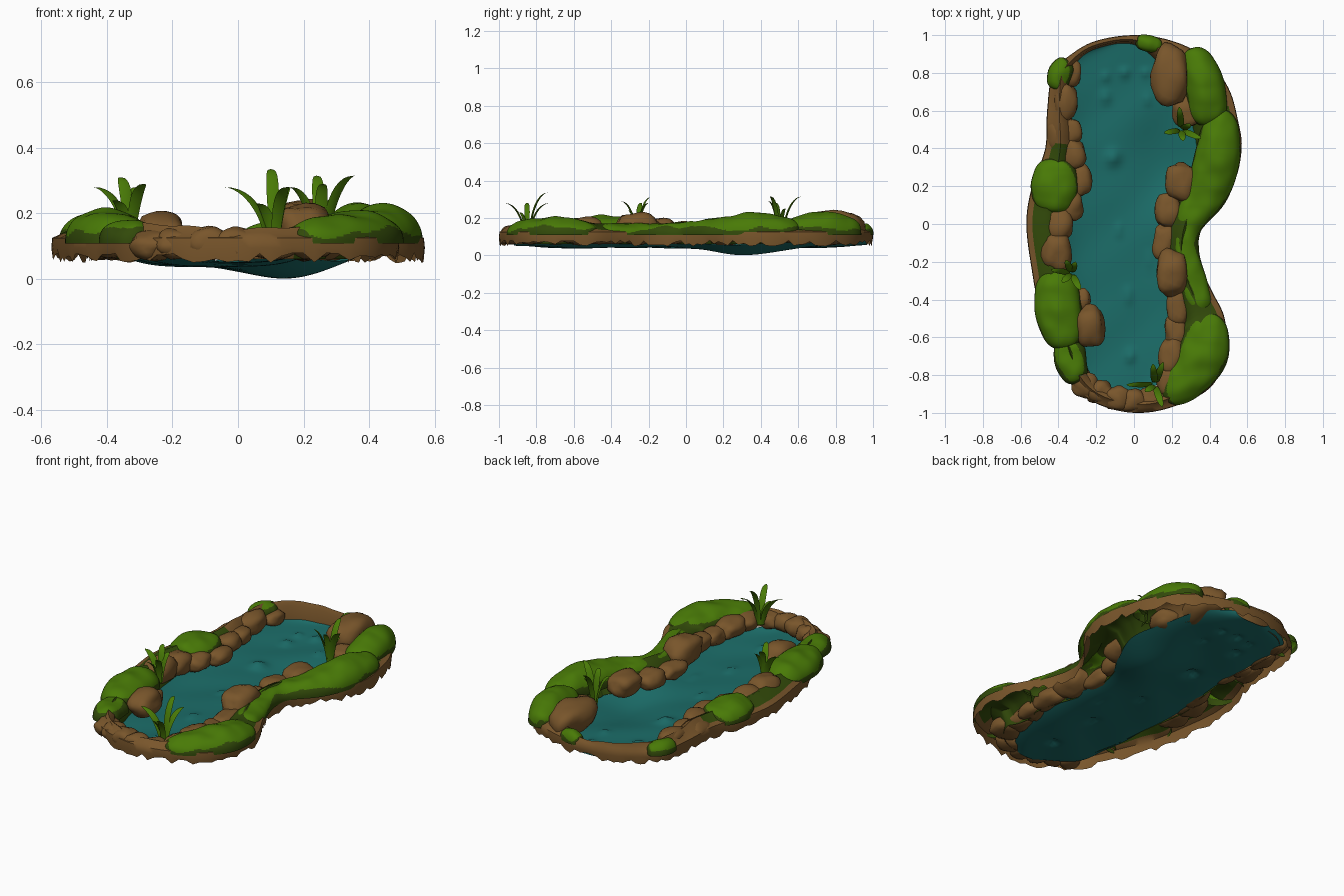
import bpy, bmesh, math, random
from mathutils import Vector, noise

cube = bpy.data.objects.get("Cube")
if cube:
    bpy.data.objects.remove(cube, do_unlink=True)
random.seed(4)


def material(name, rgb):
    m = bpy.data.materials.new(name)
    m.use_nodes = True
    colour = (*rgb, 1)
    m.diffuse_color = colour
    bsdf = next(n for n in m.node_tree.nodes if n.type == 'BSDF_PRINCIPLED')
    bsdf.inputs["Base Color"].default_value = colour
    bsdf.inputs["Roughness"].default_value = 0.8
    return m


EARTH = material("earth brown", (0.19, 0.092, 0.024))
GRASS = material("grass green", (0.066, 0.195, 0.002))
MOSS = material("dark moss", (0.032, 0.068, 0.003))
WATER = material("water teal", (0.011, 0.15, 0.138))


def spline(points, steps, closed=False):
    """Smooth curve through points of any dimension."""
    n = len(points)
    pick = (lambda i: points[i % n]) if closed else (lambda i: points[min(max(i, 0), n - 1)])
    out = []
    for i in range(n if closed else n - 1):
        for k in range(steps):
            t = k / steps
            out.append([b + 0.5 * t * (c - a + t * (2 * a - 5 * b + 4 * c - d + t * (3 * (b - c) + d - a)))
                        for a, b, c, d in zip(*(pick(i + j) for j in (-1, 0, 1, 2)))])
    if not closed:
        out.append(list(points[-1]))
    return out


def finish(name, bm, mats, rule=None, upward=False):
    """Turn a bmesh into a smooth object; rule picks the material of each face."""
    bmesh.ops.recalc_face_normals(bm, faces=bm.faces)
    if upward and sum(f.normal.z * f.calc_area() for f in bm.faces) < 0:
        bmesh.ops.reverse_faces(bm, faces=bm.faces)
    bm.faces.index_update()
    bm.normal_update()
    for f in bm.faces:
        if rule:
            f.material_index = rule(f)
    mesh = bpy.data.meshes.new(name)
    bm.to_mesh(mesh)
    bm.free()
    for m in mats:
        mesh.materials.append(m)
    ob = bpy.data.objects.new(name, mesh)
    bpy.context.collection.objects.link(ob)
    bpy.ops.object.select_all(action='DESELECT')
    bpy.context.view_layer.objects.active = ob
    ob.select_set(True)
    bpy.ops.object.shade_smooth_by_angle(angle=math.radians(50))


def loft(bm, rows, close_rows=False, close_ring=False):
    """Skin rows of points with quads."""
    grid = [[bm.verts.new(p) for p in row] for row in rows]
    n, m = len(grid), len(grid[0])
    for i in range(n if close_rows else n - 1):
        for j in range(m if close_ring else m - 1):
            a, b = grid[i], grid[(i + 1) % n]
            k = (j + 1) % m
            bm.faces.new((a[j], a[k], b[k], b[j]))


# Bank: hollow ring with a ragged hem; outline is x, y, width
outline = [
    (0, -1, .09), (-.2, -.95, .1), (-.33, -.84, .11), (-.42, -.65, .14), (-.5, -.45, .19),
    (-.54, -.25, .2), (-.57, 0, .2), (-.54, .2, .21), (-.47, .4, .16), (-.46, .6, .13),
    (-.43, .8, .1), (-.33, .9, .05), (-.2, .97, .04), (0, 1, .05), (.2, .97, .15),
    (.38, .88, .2), (.5, .72, .24), (.55, .55, .24), (.57, .4, .24), (.53, .22, .23),
    (.42, .08, .2), (.35, -.05, .18), (.345, -.2, .18), (.41, -.35, .2), (.48, -.5, .26),
    (.485, -.7, .26), (.4, -.87, .2), (.2, -.97, .1)]
ring = spline(outline, 6, closed=True)
rows = []
for i, (x, y, w) in enumerate(ring):
    ahead, behind = ring[(i + 1) % len(ring)], ring[i - 1]
    inward = Vector((ahead[1] - behind[1], behind[0] - ahead[0], 0)).normalized()
    lump = .012 * noise.noise((x * 9, y * 9, 0))
    crest = .148 + lump + .025 * min(1, abs(x) / .35)
    section = [(.004, random.uniform(.048, .08)), (0, .095), (.003, .125),
               (min(.032, .3 * w), .138 + lump), (.5 * w, crest), (.8 * w, crest - .025), (w, .06)]
    rows.append([Vector((x, y, z)) + inward * d for d, z in section])


def bank_colour(f):
    c = f.calc_center_median()
    mossy = (c.x > .12 and -.88 < c.y < .62) or (c.x < -.25 and -.8 < c.y < .42)
    return int(mossy and f.index % 6 > 2)


bm = bmesh.new()
loft(bm, rows, close_rows=True)
finish("bank", bm, [EARTH, MOSS], bank_colour, upward=True)

# Water: sagging sheet; shores are y, left edge, right edge
shores = spline([
    (-.92, -.1, .06), (-.8, -.28, .15), (-.6, -.32, .2), (-.3, -.34, .2), (0, -.36, .18),
    (.2, -.33, .28), (.4, -.32, .36), (.6, -.33, .33), (.8, -.34, .27), (.9, -.29, .2),
    (.965, -.14, .1)], 8)
domes = [(-.11, .35, .055), (-.15, .67, .04), (-.05, .8, .035), (.07, .66, .03), (-.03, -.38, .035),
         (-.08, -.03, .03), (.06, .8, .03), (-.02, -.7, .04), (-.15, .78, .03), (.08, -.2, .03)]


def water_height(x, y, s):
    z = .04 + .03 * abs(2 * s - 1) ** 4 + .02 * abs(y) ** 6
    z -= .04 * math.exp(-((x - .15) / .17) ** 2 - ((y - .31) / .2) ** 2)
    z += .004 * math.sin(14 * (x - y)) * math.cos(5 * y)
    for dx, dy, r in domes:
        z += .55 * r * math.exp(-2 * ((x - dx) ** 2 + (y - dy) ** 2) / r ** 2)
    return max(z, 0)


rows = []
for y, left, right in shores:
    xs = [(left + (right - left) * k / 40, k / 40) for k in range(41)]
    rows.append([(x, y, water_height(x, y, s)) for x, s in xs])
bm = bmesh.new()
loft(bm, rows)
finish("water", bm, [WATER], upward=True)


# Grass mounds: open domes swept along x, y, radius, top height, mossier towards the pond
def mound_colour(f):
    c = f.calc_center_median()
    pondside = -f.normal.x * math.copysign(1, c.x)
    return int(c.z < .143 + .02 * max(0, pondside) + .03 * noise.noise(c * 9))


def mound(name, path):
    pts = spline(path, 28)
    rows = []
    for i, (x, y, r, top) in enumerate(pts):
        a, b = pts[max(i - 1, 0)], pts[min(i + 1, len(pts) - 1)]
        side = Vector((b[1] - a[1], a[0] - b[0], 0)).normalized()
        u = i / (len(pts) - 1)
        end = min(1, 2 * min(u, 1 - u) * (len(path) - 1))
        taper = math.sqrt(max(1 - (1 - end) ** 2, .0004))
        row = []
        for k in range(45):
            ang = math.pi * k / 44
            p = Vector((x, y, 0)) + side * (r * taper * math.cos(ang))
            p.z = .108 + (top - .108) * taper ** .6 * math.sin(ang) ** .8
            p.z += .012 * noise.noise(p * 11) * math.sin(ang)
            row.append(p)
        rows.append(row)
    bm = bmesh.new()
    loft(bm, rows)
    finish(name, bm, [GRASS, MOSS], mound_colour, upward=True)


mound("grass_back_left", [(.3, .93, .07, .19), (.37, .75, .105, .232), (.4, .52, .1, .2)])
mound("grass_long_left", [(.46, .61, .08, .19), (.445, .38, .119, .225), (.39, .18, .115, .2),
                          (.285, 0, .08, .175), (.275, -.15, .07, .17), (.31, -.32, .08, .17),
                          (.37, -.47, .06, .16)])
mound("grass_front_left", [(.38, -.46, .09, .17), (.36, -.7, .135, .205), (.17, -.94, .08, .17)])
mound("grass_middle_right", [(-.41, .35, .09, .17), (-.42, .2, .127, .2), (-.44, .06, .09, .18)])
mound("grass_front_right", [(-.41, -.24, .1, .19), (-.4, -.46, .125, .215), (-.35, -.66, .09, .19)])
mound("grass_corner_right", [(-.34, -.62, .08, .17), (-.335, -.73, .085, .18), (-.29, -.84, .06, .16)])
mound("grass_back_right", [(-.41, .71, .05, .16), (-.39, .8, .065, .175), (-.34, .86, .05, .16)])
mound("grass_back", [(.01, .97, .035, .155), (.08, .955, .045, .17), (.15, .94, .035, .155)])


# Rocks: lumpy ellipsoids given by x, y, half sizes and top height
def rock(name, x, y, rx, ry, top):
    bm = bmesh.new()
    bmesh.ops.create_icosphere(bm, subdivisions=3, radius=1)
    low = .055
    for v in bm.verts:
        d = v.co.normalized()
        box = 1 / max(abs(d.x), abs(d.y), abs(d.z))
        d *= .85 + .15 * box + .22 * noise.noise(d * 1.3 + Vector((x, y, top)) * 20)
        v.co = (x + d.x * rx, y + d.y * ry * 1.03, (top + low) / 2 + d.z * (top - low) * .48)
    finish(name, bm, [EARTH])


left_rocks = [
    (.195, .79, .1, .16, .25), (.28, .6, .08, .09, .17), (.25, .22, .09, .1, .19),
    (.18, .07, .07, .09, .16), (.16, -.1, .06, .1, .15), (.2, -.26, .085, .12, .235),
    (.23, -.43, .06, .11, .16), (.22, -.57, .06, .1, .15), (.2, -.7, .07, .1, .17),
    (.2, -.82, .09, .09, .16)]
right_rocks = [
    (-.36, .64, .065, .1, .18), (-.34, .49, .065, .07, .16), (-.32, .37, .065, .08, .17),
    (-.28, .23, .055, .09, .15), (-.34, .1, .07, .09, .16), (-.4, 0, .085, .09, .18),
    (-.41, -.15, .08, .11, .2), (-.27, -.4, .04, .06, .14), (-.23, -.54, .08, .11, .205),
    (-.33, .8, .05, .07, .14), (-.4, .48, .06, .09, .16)]
front_rocks = [(-.26, -.85, .07, .07, .15), (-.18, -.89, .07, .06, .155), (-.09, -.92, .07, .06, .165),
               (0, -.935, .07, .06, .158), (.1, -.92, .08, .06, .15)]
for side, rocks in (("left", left_rocks), ("right", right_rocks), ("front", front_rocks)):
    for i, r in enumerate(rocks):
        rock(f"rock_{side}_{i + 1}", *r)


# Reeds: arching round-tipped blades fanning out from a base to given tips
def reeds(name, base, tips):
    bm = bmesh.new()
    base = Vector(base)
    for tip in tips:
        reach = Vector(tip) - base
        flat = Vector((reach.x, reach.y, 0))
        across = Vector((-flat.y, flat.x, 0)).normalized()
        across = (across + Vector((.8 if across.x > 0 else -.8, 0, 0))).normalized()
        thick = Vector((-across.y, across.x, 0))
        rows = []
        for k in range(13):
            t = k / 12
            c = base + flat * (.12 + .88 * t ** 1.6) + Vector((0, 0, reach.z * (1 - (1 - t) ** 1.8)))
            w = .018 * math.sqrt(1 - t ** 4) * (.6 + .45 * math.sin(2.4 * t)) + .001
            rows.append([c + across * w, c + thick * w * .3, c - across * w, c - thick * w * .3])
        loft(bm, rows, close_ring=True)
    finish(name, bm, [GRASS])


reeds("reeds_front", (.11, -.85, .1),
      [(-.04, -.85, .28), (.1, -.74, .335), (.155, -.73, .28), (.15, -.97, .28), (.06, -.89, .23)])
reeds("reeds_right", (-.33, -.26, .12),
      [(-.44, -.24, .28), (-.36, -.19, .31), (-.285, -.35, .29), (-.31, -.2, .28), (-.38, -.31, .24)])
reeds("reeds_left", (.25, .5, .07),
      [(.16, .48, .28), (.24, .62, .315), (.355, .45, .315), (.26, .44, .29), (.3, .53, .25)])
